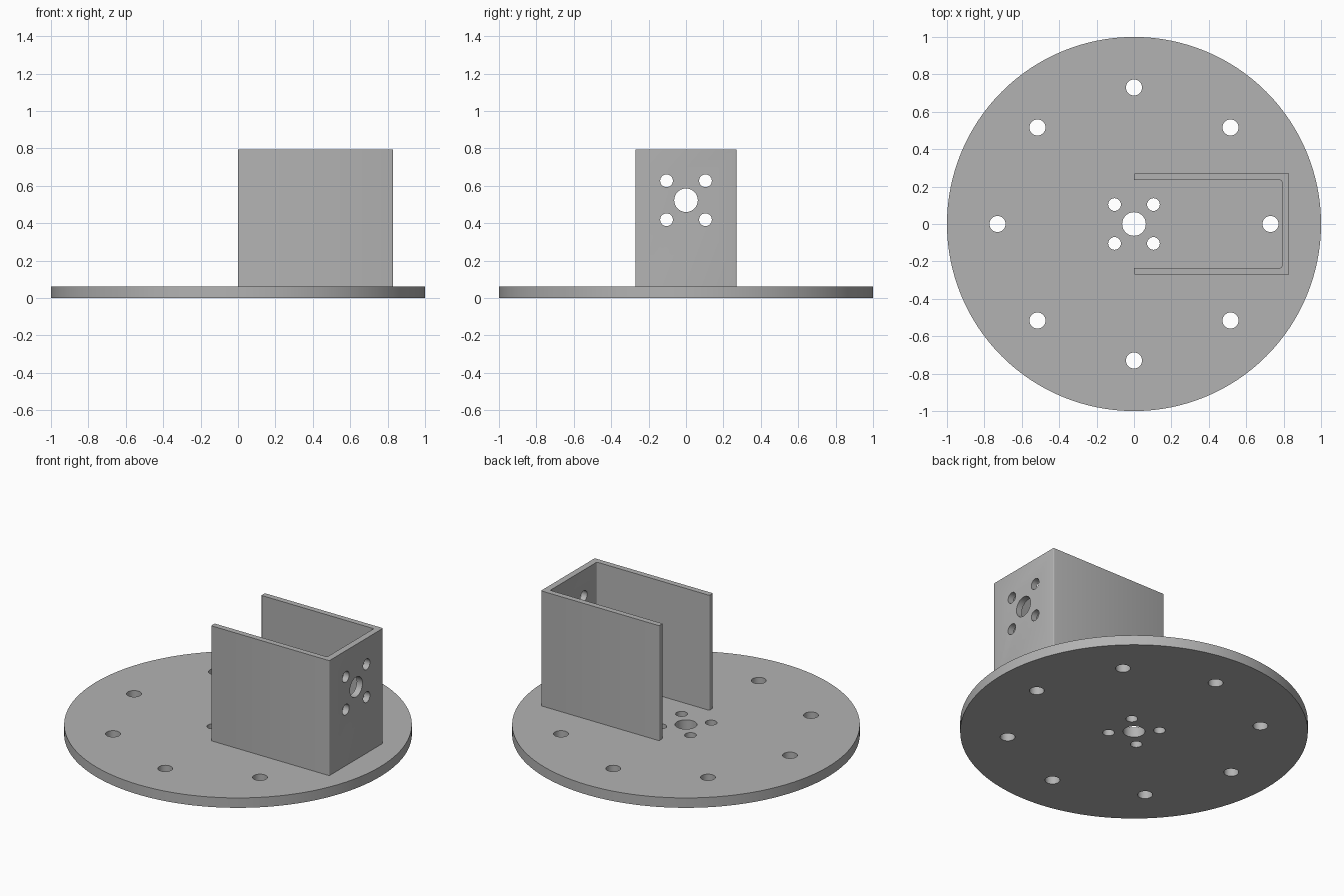
import bpy, bmesh, math
from mathutils import Matrix, Vector

cube = bpy.data.objects.get("Cube")
if cube:
    bpy.data.objects.remove(cube, do_unlink=True)

BASE_TOP, TOP = 0.063, 0.793
HUB_Z = 0.523

grey = bpy.data.materials.new("plain grey")
grey.use_nodes = True
colour = (0.45, 0.45, 0.45, 1)
grey.diffuse_color = colour
grey.node_tree.nodes["Principled BSDF"].inputs["Base Color"].default_value = colour


def make_object(name, bm):
    bmesh.ops.recalc_face_normals(bm, faces=bm.faces)
    mesh = bpy.data.meshes.new(name)
    bm.to_mesh(mesh)
    bm.free()
    mesh.materials.append(grey)
    obj = bpy.data.objects.new(name, mesh)
    bpy.context.collection.objects.link(obj)
    return obj


def add_cylinder(bm, centre, radius, depth, sides, turn=Matrix()):
    bmesh.ops.create_cone(bm, cap_ends=True, segments=sides, radius1=radius,
                          radius2=radius, depth=depth,
                          matrix=Matrix.Translation(centre) @ turn)


def add_hub_holes(bm, centre, u, v, turn):
    """Shaft hole with four screw holes around it, in the plane of u and v."""
    add_cylinder(bm, centre, 0.063, 0.3, 48, turn)
    for a in (-0.104, 0.104):
        for b in (-0.104, 0.104):
            add_cylinder(bm, centre + u * a + v * b, 0.034, 0.3, 32, turn)


def cut(obj, cutter_bm):
    """Drill the cutter out of the object and shade it."""
    cutter = make_object(obj.name + "_hole_cutter", cutter_bm)
    cutter.hide_render = True
    mod = obj.modifiers.new("holes", 'BOOLEAN')
    mod.operation, mod.solver, mod.object = 'DIFFERENCE', 'EXACT', cutter
    bpy.ops.object.select_all(action='DESELECT')
    obj.select_set(True)
    bpy.context.view_layer.objects.active = obj
    bpy.ops.object.modifier_apply(modifier=mod.name)
    bpy.data.objects.remove(cutter, do_unlink=True)
    bpy.ops.object.shade_smooth_by_angle(angle=math.radians(35))


X, Y, Z = Vector((1, 0, 0)), Vector((0, 1, 0)), Vector((0, 0, 1))

# Round base plate with hub holes and a ring of eight mounting holes
bm = bmesh.new()
add_cylinder(bm, Z * BASE_TOP / 2, 1.0, BASE_TOP, 128)
base_plate = make_object("base_plate", bm)

holes = bmesh.new()
add_hub_holes(holes, Vector(), X, Y, Matrix())
for i in range(8):
    angle = i * math.pi / 4
    add_cylinder(holes, Vector((math.cos(angle), math.sin(angle), 0)) * 0.73,
                 0.043, 0.3, 32)
cut(base_plate, holes)

# U-shaped bracket extruded from its plan, with slightly eased upright edges
half_plan = [(0, 0.234), (0.79, 0.234), (0.83, 0.27), (0, 0.27)]
(x0, inner), (x1, _), (x2, outer), _ = half_plan
plan = [(x0, -outer), (x2, -outer), (x2, outer), (x0, outer),
        (x0, inner), (x1, inner), (x1, -inner), (x0, -inner)]
bm = bmesh.new()
floor = bm.faces.new([bm.verts.new((x, y, BASE_TOP)) for x, y in plan])
raised = bmesh.ops.extrude_face_region(bm, geom=[floor])
bmesh.ops.translate(bm, vec=Z * (TOP - BASE_TOP),
                    verts=[g for g in raised["geom"] if isinstance(g, bmesh.types.BMVert)])
upright = [e for e in bm.edges if abs(e.verts[0].co.z - e.verts[1].co.z) > 0.1]
bmesh.ops.bevel(bm, geom=upright, offset=0.006, segments=3, profile=0.5, affect='EDGES')
bracket = make_object("bracket", bm)

# Motor mounting holes through the end wall
holes = bmesh.new()
add_hub_holes(holes, Vector((x2, 0, HUB_Z)), Y, Z, Matrix.Rotation(math.pi / 2, 4, 'Y'))
cut(bracket, holes)
